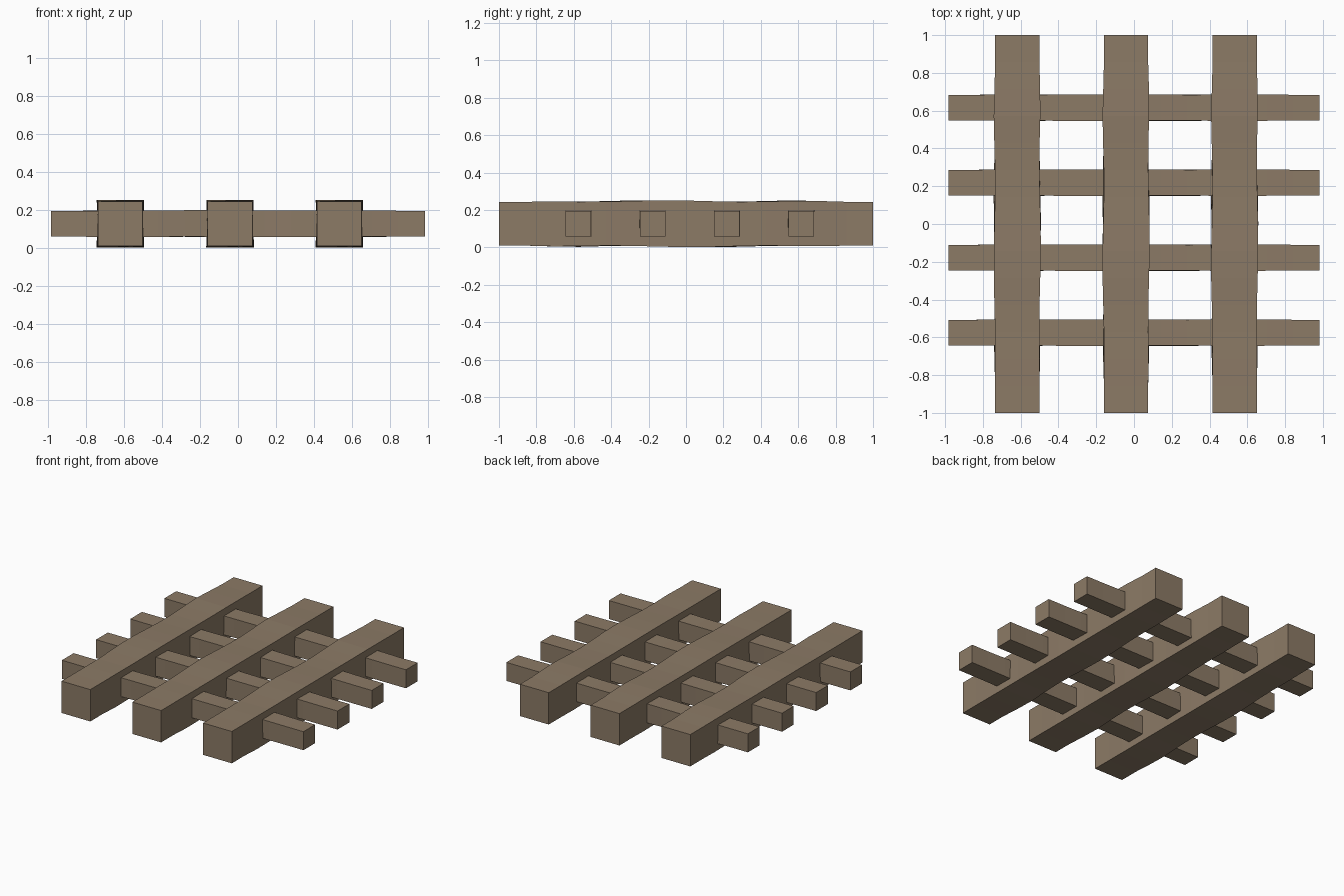
import bpy, bmesh, math

if "Cube" in bpy.data.objects:
    bpy.data.objects.remove(bpy.data.objects["Cube"])

wood = bpy.data.materials.new("weathered_wood")
wood.diffuse_color = (0.262, 0.196, 0.133, 1)
wood.use_nodes = True
wood.node_tree.nodes["Principled BSDF"].inputs["Base Color"].default_value = wood.diffuse_color


def beam(name, axis, length, size, center, wave, cuts=14):
    """Square timber along one axis with slightly uneven hewn faces and true ends."""
    bm = bmesh.new()
    rings = []
    half = size / 2
    for i in range(cuts + 1):
        t = -1 + 2 * i / cuts
        fade = min(1, max(0, (0.85 - abs(t)) / 0.25))
        ring = []
        for k, (a, b) in enumerate(((-1, -1), (1, -1), (1, 1), (-1, 1))):
            bump = wave * fade * (0.5 + 0.5 * math.sin(7.5 * t + 0.5 + 0.9 * k))
            u, v = a * (half + bump), b * (half + bump)
            p = (u, t * length / 2, v) if axis == 'Y' else (t * length / 2, u, v)
            ring.append(bm.verts.new([p[j] + center[j] for j in range(3)]))
        rings.append(ring)
    for r0, r1 in zip(rings, rings[1:]):
        for k in range(4):
            n = (k + 1) % 4
            bm.faces.new((r0[k], r0[n], r1[n], r1[k]))
    bm.faces.new(rings[0])
    bm.faces.new(rings[-1])
    bmesh.ops.recalc_face_normals(bm, faces=bm.faces)
    me = bpy.data.meshes.new(name)
    bm.to_mesh(me)
    bm.free()
    me.materials.append(wood)
    bpy.context.collection.objects.link(bpy.data.objects.new(name, me))


# Thick beams running front to back
for i, x in enumerate((-0.618, -0.042, 0.533)):
    beam(f"main_beam_{i + 1}", 'Y', 2.0, 0.234, (x, 0, 0.127), 0.008)

# Thin bars passing through the beams
for i, y in enumerate((-0.575, -0.178, 0.219, 0.616)):
    beam(f"cross_bar_{i + 1}", 'X', 1.964, 0.136, (0, y, 0.127), 0.003)
